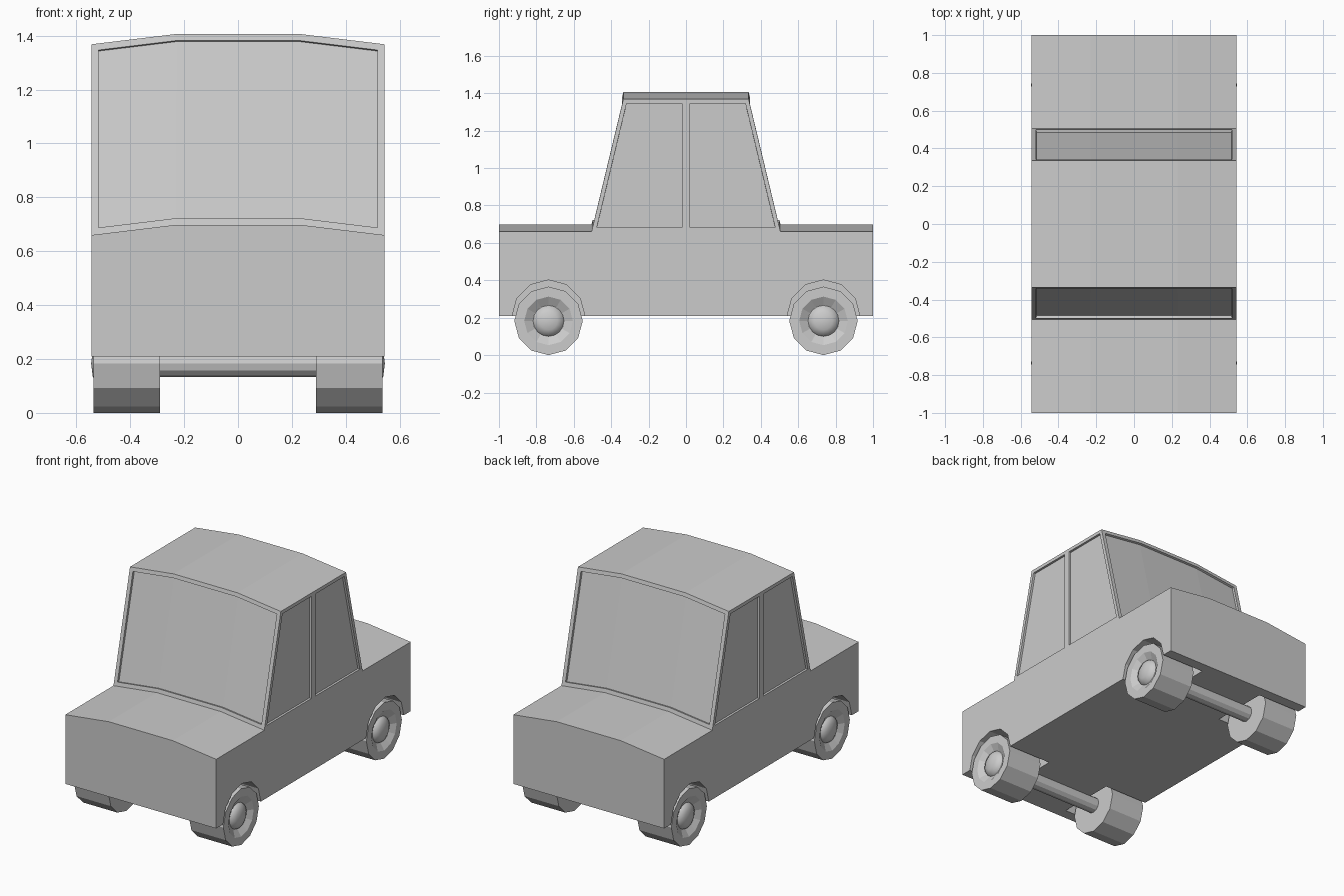
import bpy, bmesh, math
from mathutils import Vector

if "Cube" in bpy.data.objects:
    bpy.data.objects.remove(bpy.data.objects["Cube"], do_unlink=True)

grey = bpy.data.materials.new("plain_grey")
grey.use_nodes = True
grey.diffuse_color = (0.6, 0.6, 0.6, 1)
grey.node_tree.nodes["Principled BSDF"].inputs["Base Color"].default_value = (0.6, 0.6, 0.6, 1)

HALF_W, FLAT_W, CROWN = 0.543, 0.23, 0.038
FLOOR, BELT, ROOF = 0.21, 0.66, 1.368
WHEEL_Y, WHEEL_Z, WHEEL_R = 0.735, 0.183, 0.183


def finish(name, bm):
    bmesh.ops.recalc_face_normals(bm, faces=bm.faces)
    mesh = bpy.data.meshes.new(name)
    bm.to_mesh(mesh)
    bm.free()
    mesh.materials.append(grey)
    obj = bpy.data.objects.new(name, mesh)
    bpy.context.collection.objects.link(obj)
    return obj


def lathe(name, profile, sides, side, y, z, smooth=False):
    """Turn (radius, x) points around a sideways axis."""
    bm = bmesh.new()
    rings = []
    for r, x in profile:
        if r == 0:
            rings.append([bm.verts.new((side * x, y, z))] * sides)
            continue
        angles = [2 * math.pi * k / sides for k in range(sides)]
        rings.append([bm.verts.new((side * x, y + r * math.cos(a), z + r * math.sin(a)))
                      for a in angles])
    for a, b in zip(rings, rings[1:]):
        for k in range(sides):
            n = (k + 1) % sides
            corners = list(dict.fromkeys((a[k], a[n], b[n], b[k])))
            bm.faces.new(corners).smooth = smooth
    return finish(name, bm)


# Body: side outline lofted across four width stations with a crowned top
bm = bmesh.new()
outline = [(-1, FLOOR), (-1, BELT), (-0.505, BELT), (-0.335, ROOF), (0, ROOF),
           (0.335, ROOF), (0.505, BELT), (1, BELT), (1, FLOOR)]
rows = []
for x in (-HALF_W, -FLAT_W, FLAT_W, HALF_W):
    lift = CROWN if abs(x) == FLAT_W else 0
    rows.append([bm.verts.new((x, y, z + (lift if z > FLOOR else 0))) for y, z in outline])

screens = {2: [], 5: []}
count = len(outline)
for a, b in zip(rows, rows[1:]):
    for k in range(count):
        n = (k + 1) % count
        face = bm.faces.new((a[k], a[n], b[n], b[k]))
        if k in screens:
            screens[k].append(face)

# Side panels and the two window panels on each side
windows = []
for row in (rows[0], rows[-1]):
    middle = bm.verts.new((row[0].co.x, 0, BELT))
    bm.faces.new((row[0], row[1], row[2], middle, row[6], row[7], row[8]))
    windows.append(bm.faces.new((row[2], row[3], row[4], middle)))
    windows.append(bm.faces.new((middle, row[4], row[5], row[6])))
bmesh.ops.recalc_face_normals(bm, faces=bm.faces)

# Recessed windscreens and side windows
for faces in screens.values():
    bmesh.ops.inset_region(bm, faces=faces, thickness=0.025, use_even_offset=True)
    bmesh.ops.inset_region(bm, faces=faces, thickness=0.0005, depth=-0.014,
                           use_even_offset=True)
bmesh.ops.inset_individual(bm, faces=windows, thickness=0.022, use_even_offset=True)
bmesh.ops.inset_individual(bm, faces=windows, thickness=0.0005, depth=-0.014,
                           use_even_offset=True)
body = finish("body", bm)

# Wheel wells
for side in (1, -1):
    for y in (-WHEEL_Y, WHEEL_Y):
        cutter = lathe("well_cutter", [(0, 0.23), (0.195, 0.23), (0.195, 0.7), (0, 0.7)],
                       12, side, y, FLOOR - 0.003)
        cutter.hide_render = True
        cut = body.modifiers.new("well", 'BOOLEAN')
        cut.operation, cut.solver, cut.object = 'DIFFERENCE', 'EXACT', cutter
        bpy.context.view_layer.objects.active = body
        bpy.ops.object.modifier_apply(modifier=cut.name)
        bpy.data.objects.remove(cutter, do_unlink=True)

# Wheels, domed hubs and axles
tyre = [(0, 0.29), (WHEEL_R, 0.29), (WHEEL_R, 0.537), (0.13, 0.537), (0.085, 0.51), (0, 0.51)]
hub = [(0.085, 0.505), (0.077, 0.523), (0.048, 0.539), (0, 0.545)]
for end, y in (("front", -WHEEL_Y), ("rear", WHEEL_Y)):
    for label, side in (("left", 1), ("right", -1)):
        lathe(f"{end}_{label}_wheel", tyre, 12, side, y, WHEEL_Z)
        lathe(f"{end}_{label}_hub", hub, 16, side, y, WHEEL_Z, smooth=True)
    lathe(f"{end}_axle", [(0, -0.3), (0.05, -0.3), (0.05, 0.3), (0, 0.3)], 12, 1, y, WHEEL_Z)
